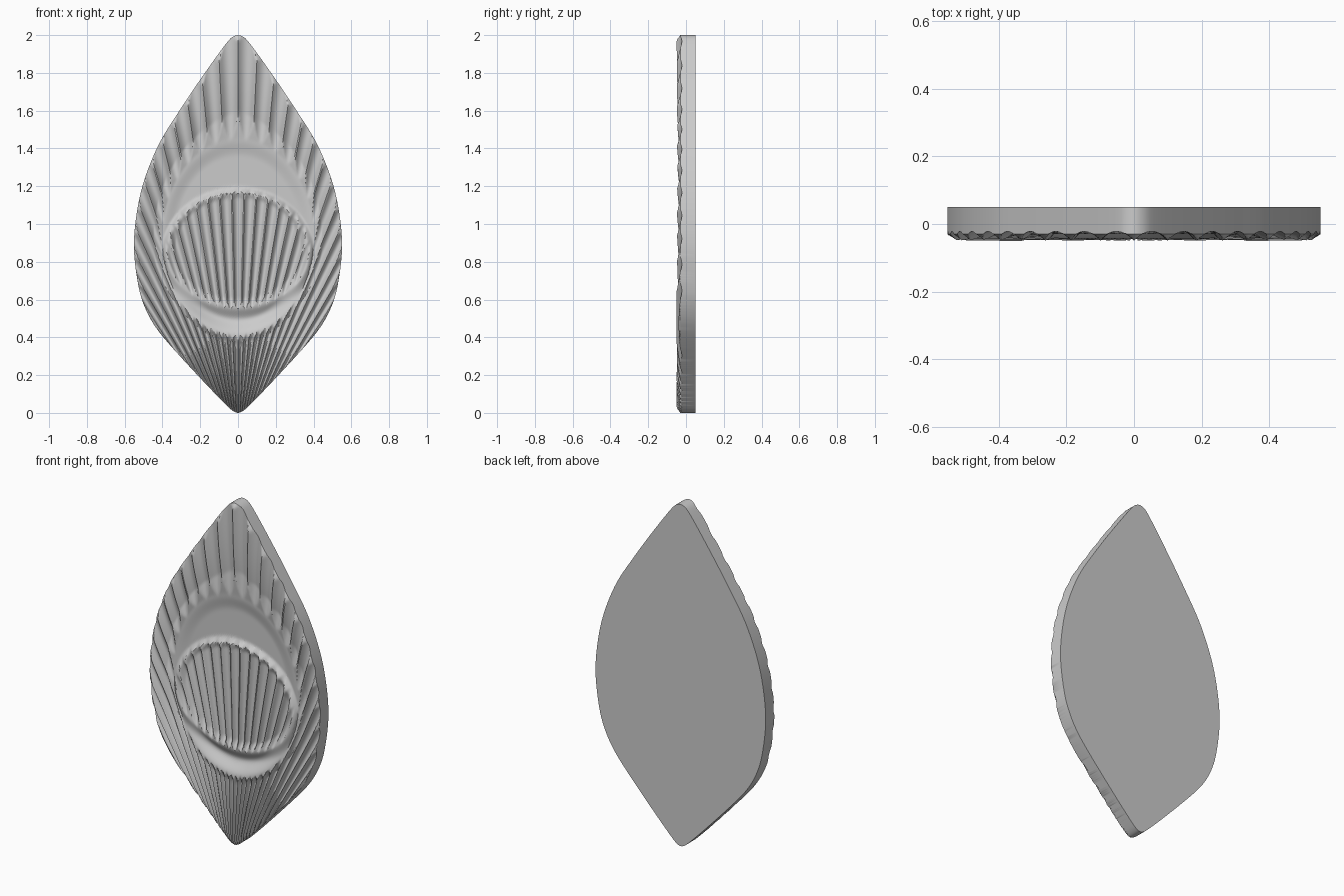
import bpy, bmesh, math
from mathutils import Vector, kdtree

if "Cube" in bpy.data.objects:
    bpy.data.objects.remove(bpy.data.objects["Cube"], do_unlink=True)

FAN_Z = -0.2                   # all flutes radiate from this point on the axis
PITCH = math.radians(2.75)     # angle between flutes
COLS, ROWS = 420, 150
BACK, FRONT, FLOOR = 0.05, -0.05, 0.0


def clamp(v):
    return max(0.0, min(1.0, v))


def smooth(v):
    v = clamp(v)
    return v * v * (3 - 2 * v)


def ellipse(x, z, cz, rx, rz):
    return math.hypot(x / rx, (z - cz) / rz)


# Half outline, bottom tip to top tip
profile = [(0, 0), (0.045, 0.025), (0.21, 0.195), (0.395, 0.4), (0.47, 0.51), (0.52, 0.64),
           (0.55, 0.85), (0.54, 1.03), (0.5, 1.22), (0.42, 1.42), (0.31, 1.6),
           (0.175, 1.8), (0.045, 1.977), (0, 2)]


def spline(points, steps=24):
    pts = [Vector(p) for p in points]
    first, last = pts[1].copy(), pts[-2].copy()
    first.x, last.x = -first.x, -last.x
    pts = [first] + pts + [last]
    out = []
    for a, b, c, d in zip(pts, pts[1:], pts[2:], pts[3:]):
        for i in range(steps):
            t = i / steps
            m0, m1 = (c - a) / 2, (d - b) / 2
            # Limit tangents so uneven spacing does not overshoot
            span = (c - b).length
            m0 = m0.normalized() * min(m0.length, span)
            m1 = m1.normalized() * min(m1.length, span)
            out.append(b * (2*t**3 - 3*t**2 + 1) + m0 * (t**3 - 2*t**2 + t)
                       + c * (3*t**2 - 2*t**3) + m1 * (t**3 - t**2))
    return out + [pts[-2]]


outline = spline(profile)
polar = [(math.atan2(p.x, p.y - FAN_Z), math.hypot(p.x, p.y - FAN_Z)) for p in outline]
widest = max(range(len(polar)), key=lambda i: polar[i][0])
lower, upper = polar[:widest + 1], polar[widest:][::-1]
max_angle = polar[widest][0]

tree = kdtree.KDTree(2 * len(outline))
for i, p in enumerate(outline):
    tree.insert((p.x, p.y, 0), 2 * i)
    tree.insert((-p.x, p.y, 0), 2 * i + 1)
tree.balance()


def radius_at(branch, angle):
    for (a0, r0), (a1, r1) in zip(branch, branch[1:]):
        if a0 <= angle <= a1 and a1 > a0:
            return r0 + (r1 - r0) * (angle - a0) / (a1 - a0)
    return branch[-1][1]


def flute(angle, phase, strength):
    """Round groove that narrows to a point as its strength fades."""
    u = 2 * ((angle / PITCH + phase) % 1.0) - 1
    return max(0.0, strength - u * u)


def surface(x, z, angle, edge):
    """Depth of the carved front."""
    q = ellipse(x, z, 0.93, 0.40, 0.52)
    low = smooth((0.8 - z) / 0.35)
    lip = -0.014 - 0.03 * low
    if q >= 1:
        # Fluted border
        w = (q - 1) / (q - 1 + 2.2 * edge + 1e-6)
        y = lip + (FRONT - lip) * math.sin(w * math.pi / 2)
        groove = y + 0.028 * flute(angle, 0.0, clamp(w * (3 + 5 * low)))
        bevel = FRONT + 0.02 * clamp(1 - edge / 0.028)
        return max(groove, bevel)
    # Smooth dish
    y = FLOOR + (lip - FLOOR) * smooth((q - 0.82) / 0.18)
    # Raised fluted pillow
    p = ellipse(x, z, 0.84, 0.41, 0.355)
    if p < 1:
        y -= 0.03 * smooth((1 - p) / (0.1 + 0.15 * low))
        zone = ellipse(x, z, 0.87, 0.385, 0.315)
        y += 0.026 * flute(angle, 0.5, clamp((1 - zone) / 0.14))
    return y


# Carved front laid out along the fan
bm = bmesh.new()
grid = []
for c in range(COLS + 1):
    angle = max_angle * math.sin(math.pi * (c / COLS - 0.5))
    r0, r1 = radius_at(lower, abs(angle)), radius_at(upper, abs(angle))
    column = []
    for r in range(ROWS + 1):
        t = r / ROWS
        t = 0.8 * t + 0.2 * smooth(t)
        radius = r0 + (r1 - r0) * t
        x, z = radius * math.sin(angle), FAN_Z + radius * math.cos(angle)
        edge = 0 if r in (0, ROWS) else tree.find((x, z, 0))[2]
        column.append(bm.verts.new((x, surface(x, z, angle, edge), z)))
    grid.append(column)
for a, b in zip(grid, grid[1:]):
    for i in range(ROWS):
        bm.faces.new((a[i], b[i], b[i + 1], a[i + 1]))
bmesh.ops.remove_doubles(bm, verts=bm.verts, dist=0.00005)

# Side wall and flat back
rim = [e for e in bm.edges if e.is_boundary]
wall = bmesh.ops.extrude_edge_only(bm, edges=rim)["geom"]
for v in wall:
    if isinstance(v, bmesh.types.BMVert):
        v.co.y = BACK
bmesh.ops.edgeloop_fill(bm, edges=[e for e in wall if isinstance(e, bmesh.types.BMEdge)
                                   and e.is_boundary])
bmesh.ops.recalc_face_normals(bm, faces=bm.faces)

mesh = bpy.data.meshes.new("carved_leaf_plaque")
bm.to_mesh(mesh)
bm.free()
plaque = bpy.data.objects.new("carved_leaf_plaque", mesh)
bpy.context.collection.objects.link(plaque)

grey = bpy.data.materials.new("stone_grey")
grey.use_nodes = True
grey.diffuse_color = (0.6, 0.6, 0.6, 1)
grey.node_tree.nodes["Principled BSDF"].inputs["Base Color"].default_value = (0.6, 0.6, 0.6, 1)
mesh.materials.append(grey)

bpy.ops.object.select_all(action="DESELECT")
plaque.select_set(True)
bpy.context.view_layer.objects.active = plaque
bpy.ops.object.shade_smooth_by_angle(angle=math.radians(35))
